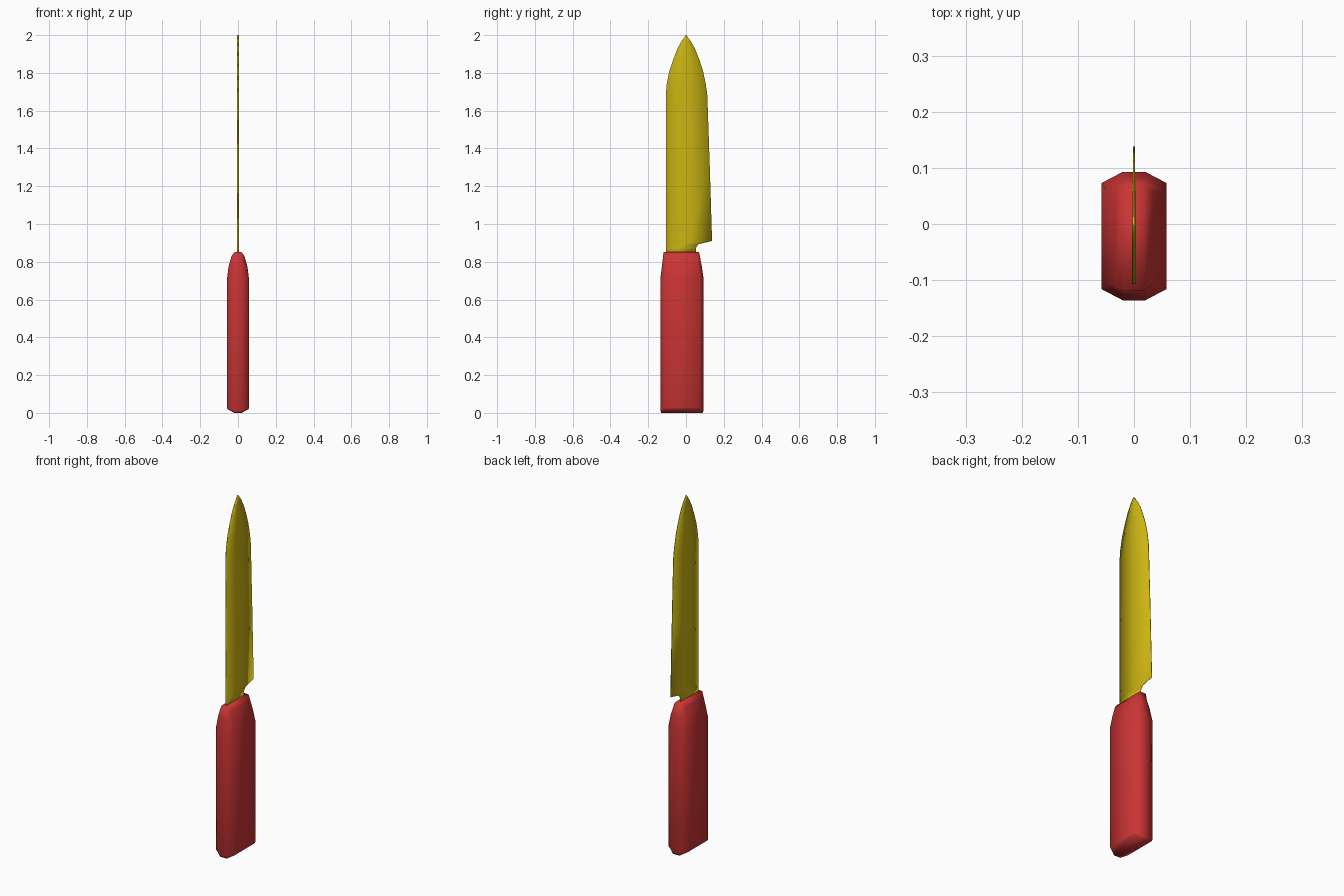
import bpy, bmesh

cube = bpy.data.objects.get("Cube")
if cube:
    bpy.data.objects.remove(cube, do_unlink=True)


def material(name, rgb):
    mat = bpy.data.materials.new(name)
    mat.use_nodes = True
    color = (*rgb, 1.0)
    mat.diffuse_color = color
    mat.node_tree.nodes["Principled BSDF"].inputs["Base Color"].default_value = color
    return mat


def loft(name, rings, caps, mat):
    """Skin equal-length rings; caps lists the ring indices of each end face."""
    bm = bmesh.new()
    rows = [[bm.verts.new(p) for p in ring] for ring in rings]
    n = len(rows[0])
    for low, high in zip(rows, rows[1:]):
        for i in range(n):
            j = (i + 1) % n
            bm.faces.new((low[i], low[j], high[j], high[i]))
    for row in (rows[0], rows[-1]):
        for cap in caps:
            bm.faces.new([row[i] for i in cap])
    bmesh.ops.recalc_face_normals(bm, faces=bm.faces)
    for face in bm.faces:
        face.smooth = True
    mesh = bpy.data.meshes.new(name)
    bm.to_mesh(mesh)
    bm.free()
    mesh.materials.append(mat)
    obj = bpy.data.objects.new(name, mesh)
    bpy.context.collection.objects.link(obj)
    return obj


red = material("handle red", (0.60, 0.035, 0.035))
yellow = material("blade yellow", (0.60, 0.46, 0.006))


# Handle: chamfered section whose flanks can sit at a different height
def handle_ring(z_mid, z_side, half, y0, y1, flat=0.02, cut=0.02):
    right = [(flat, y0, z_mid), (half, y0 + cut, z_side),
             (half, y1 - cut, z_side), (flat, y1, z_mid)]
    return right + [(-x, y, z) for x, y, z in reversed(right)]


loft("handle", [
    handle_ring(0, 0.02, 0.056, -0.131, 0.088),
    handle_ring(0.012, 0.027, 0.058, -0.136, 0.093),
    handle_ring(0.71, 0.71, 0.058, -0.136, 0.093),
    handle_ring(0.78, 0.775, 0.050, -0.127, 0.083),
    handle_ring(0.852, 0.83, 0.034, -0.119, 0.069, 0.018, 0.012),
], [(0, 1, 2, 3), (3, 4, 7, 0), (4, 5, 6, 7)], red)


# Blade: thin wedge, thick at the spine and fine at the cutting edge
def blade_ring(spine_y, spine_z, edge_y, edge_z):
    side = []
    for f, thick in ((0, 0.004), (0.5, 0.003), (1, 0.0015)):
        side.append((thick, spine_y + f * (edge_y - spine_y),
                     spine_z + f * (edge_z - spine_z)))
    return side + [(-x, y, z) for x, y, z in reversed(side)]


loft("blade", [blade_ring(*row) for row in [
    (-0.107, 0.84, 0.053, 0.84),
    (-0.107, 0.87, 0.053, 0.875),
    (-0.107, 0.88, 0.066, 0.893),
    (-0.107, 0.89, 0.138, 0.91),
    (-0.107, 1.30, 0.126, 1.30),
    (-0.107, 1.68, 0.113, 1.68),
    (-0.102, 1.74, 0.105, 1.74),
    (-0.088, 1.81, 0.090, 1.81),
    (-0.068, 1.87, 0.071, 1.87),
    (-0.045, 1.93, 0.047, 1.93),
    (-0.022, 1.97, 0.024, 1.97),
    (-0.001, 2.00, 0.001, 2.00),
]], [(0, 1, 4, 5), (1, 2, 3, 4)], yellow)
